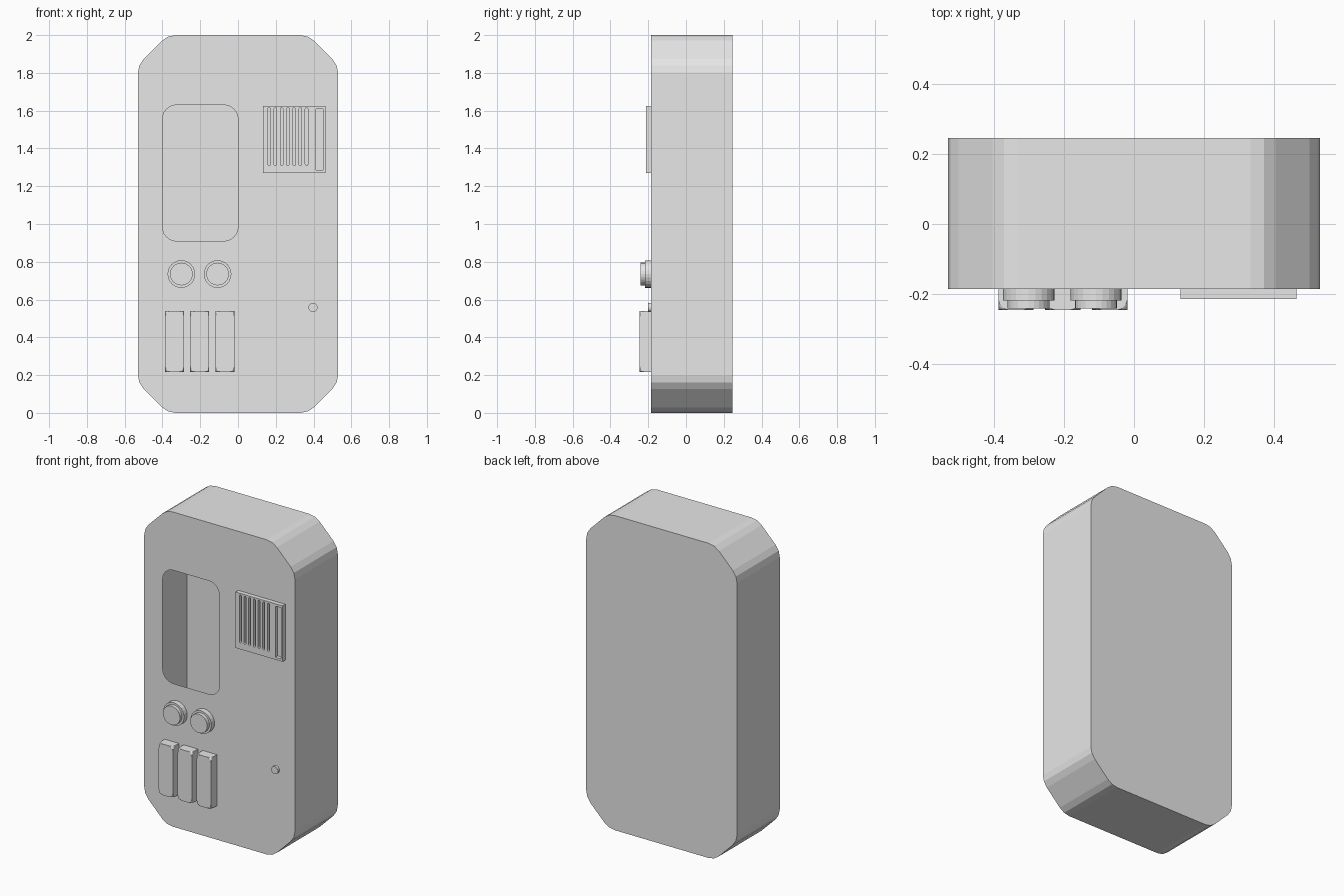
import bpy, bmesh, math
from mathutils import Vector, Matrix

old = bpy.data.objects.get("Cube")
if old:
    bpy.data.objects.remove(old)

grey = bpy.data.materials.new("plain_grey")
grey.use_nodes = True
grey.diffuse_color = (0.8, 0.8, 0.8, 1)
grey.node_tree.nodes["Principled BSDF"].inputs["Base Color"].default_value = grey.diffuse_color

FRONT, BACK = -0.185, 0.245


def finish(name, bm):
    bmesh.ops.recalc_face_normals(bm, faces=bm.faces[:])
    mesh = bpy.data.meshes.new(name)
    bm.to_mesh(mesh)
    bm.free()
    mesh.materials.append(grey)
    obj = bpy.data.objects.new(name, mesh)
    bpy.context.collection.objects.link(obj)
    return obj


def rounded(corners, offset, segments):
    """Outline in x, z with every corner replaced by a circular arc."""
    points = []
    corners = [Vector(c) for c in corners]
    for i, c in enumerate(corners):
        u = (corners[i - 1] - c).normalized()
        v = (corners[(i + 1) % len(corners)] - c).normalized()
        a, b = c + u * offset, c + v * offset
        w = math.sin(u.angle(v) / 2)
        for k in range(segments + 1):
            t = k / segments
            f = ((1 - t) ** 2, 2 * w * t * (1 - t), t * t)
            points.append((a * f[0] + c * f[1] + b * f[2]) / sum(f))
    return points


def rect(x0, x1, z0, z1):
    return [(x0, z0), (x1, z0), (x1, z1), (x0, z1)]


def panel(name, outline, holes, front, back, floor=None):
    """Extruded outline whose front has openings; floor closes them as recesses."""
    bm = bmesh.new()

    def ring(points, y):
        return [bm.verts.new((p[0], y, p[1])) for p in points]

    def walls(a, b):
        for i in range(len(a)):
            j = (i + 1) % len(a)
            bm.faces.new((a[i], a[j], b[j], b[i]))

    loops = [ring(p, front) for p in [outline] + holes]
    edges = [bm.edges.new((r[i - 1], r[i])) for r in loops for i in range(len(r))]
    bmesh.ops.triangle_fill(bm, edges=edges, use_beauty=True, normal=(0, -1, 0))
    rear = ring(outline, back)
    walls(loops[0], rear)
    bm.faces.new(rear)
    if floor is not None:
        for r, points in zip(loops[1:], holes):
            base = ring(points, floor)
            walls(r, base)
            bm.faces.new(base)
    return finish(name, bm)


def disc(name, x, z, steps):
    """Stacked cylinders facing the front: (radius, start y, end y)."""
    bm = bmesh.new()
    for radius, y0, y1 in steps:
        bmesh.ops.create_cone(
            bm, cap_ends=True, segments=24, radius1=radius, radius2=radius, depth=y0 - y1,
            matrix=Matrix.Translation((x, (y0 + y1) / 2, z)) @ Matrix.Rotation(math.pi / 2, 4, 'X'))
    return finish(name, bm)


# Hollow housing with cut corners and a window opening
W, H, C = 0.53, 2.0, 0.157
octagon = [(C - W, 0), (W - C, 0), (W, C), (W, H - C),
           (W - C, H), (C - W, H), (-W, H - C), (-W, C)]
window = rounded(rect(-0.4, 0, 0.91, 1.63), 0.075, 6)
panel("housing", rounded(octagon, 0.042, 2), [window], FRONT, BACK)

# Slotted grille plate
slots = [rounded(rect(x - 0.007, x + 0.007, 1.31, 1.615), 0.0065, 3)
         for x in (0.165 + 0.033 * i for i in range(7))]
slots.append(rect(0.412, 0.45, 1.285, 1.61))
panel("grille", rect(0.132, 0.462, 1.27, 1.625), slots, -0.213, FRONT, floor=-0.19)

# Knobs and small button
for side, x in (("right", -0.3), ("left", -0.108)):
    disc(side + "_knob", x, 0.735, [(0.073, FRONT, -0.218), (0.06, -0.218, -0.24)])
disc("small_button", 0.397, 0.558, [(0.024, FRONT, -0.2)])

# Row of keys with rounded front corners
for name, x in (("right_key", -0.336), ("middle_key", -0.203), ("left_key", -0.069)):
    bm = bmesh.new()
    bmesh.ops.create_cube(bm, size=1)
    bmesh.ops.scale(bm, vec=(0.1, 0.06, 0.325), verts=bm.verts)
    bmesh.ops.translate(bm, vec=(x, FRONT - 0.03, 0.378), verts=bm.verts)
    tips = [v for v in bm.verts if v.co.y < -0.2]
    bmesh.ops.bevel(bm, geom=tips, offset=0.03, segments=3, profile=0.5, affect='VERTICES')
    finish(name, bm)
